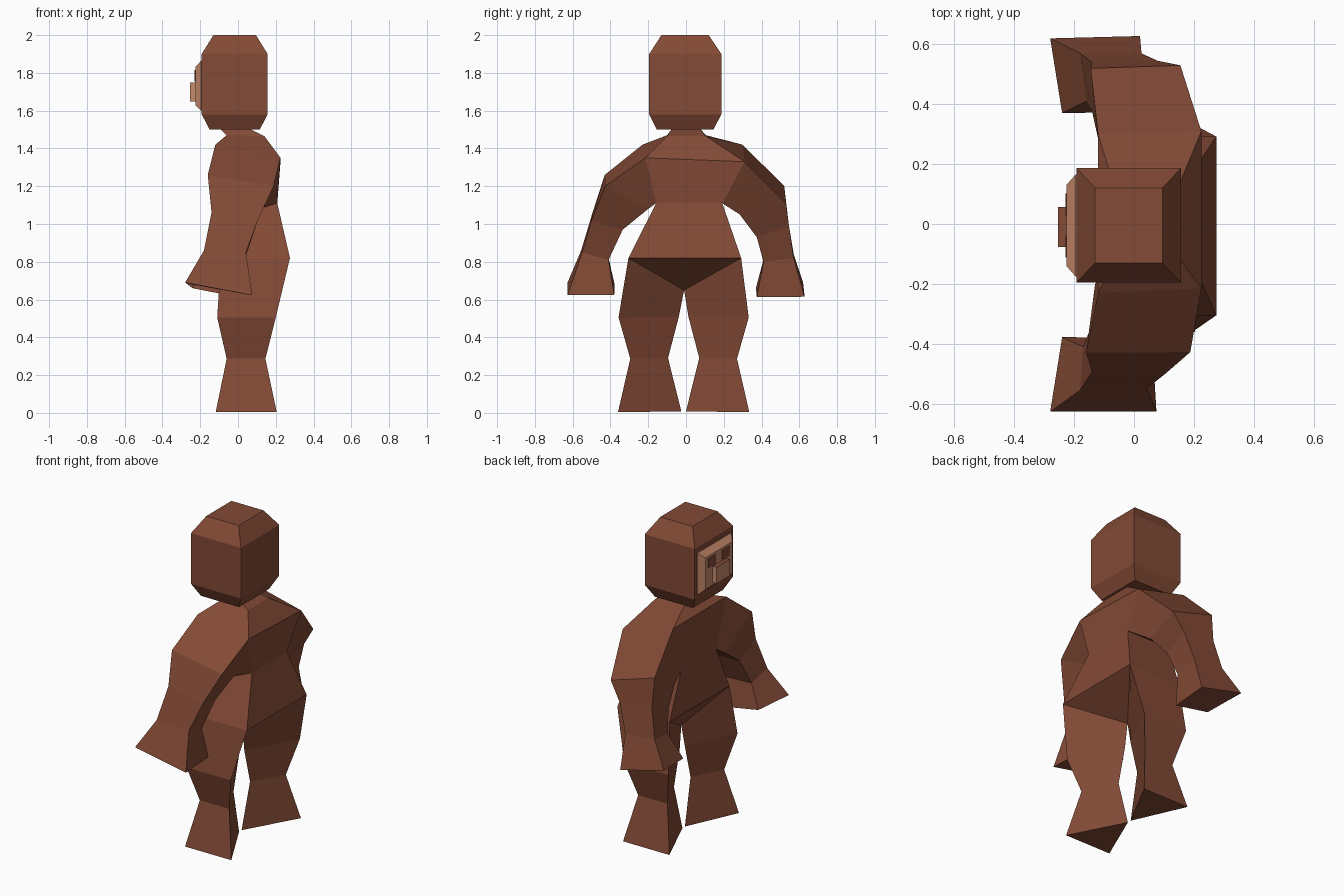
import bpy
import bmesh


def material(name, rgb):
    m = bpy.data.materials.new(name)
    m.diffuse_color = (*rgb, 1)
    return m


BROWN = material("brown fur", (0.228, 0.069, 0.037))
TAN = material("tan skin", (0.58, 0.255, 0.15))


def make(name, patches, *mats):
    """Weld patches of faces (lists of corner points) into one object."""
    bm = bmesh.new()
    for corners in patches:
        bm.faces.new([bm.verts.new(p) for p in corners])
    bmesh.ops.remove_doubles(bm, verts=bm.verts, dist=0.0005)
    bmesh.ops.recalc_face_normals(bm, faces=bm.faces)
    me = bpy.data.meshes.new(name)
    bm.to_mesh(me)
    bm.free()
    for m in mats:
        me.materials.append(m)
    ob = bpy.data.objects.new(name, me)
    bpy.context.collection.objects.link(ob)
    return ob


def skin(rings, start=True, end=True):
    """Faces between successive rings, with optional end caps."""
    out = [rings[0]] * start + [rings[-1]] * end
    n = len(rings[0])
    for a, b in zip(rings, rings[1:]):
        out += [[a[i], a[(i + 1) % n], b[(i + 1) % n], b[i]] for i in range(n)]
    return out


def level(x0, x1, y0, y1, z):
    return [(x0, y0, z), (x1, y0, z), (x1, y1, z), (x0, y1, z)]


def upright(x, y0, y1, z0, z1):
    return [(x, y0, z0), (x, y1, z0), (x, y1, z1), (x, y0, z1)]


# Head with chamfered crown and jaw
make("head", skin([level(-0.15, 0.115, -0.155, 0.145, 1.5),
                   level(-0.192, 0.157, -0.195, 0.187, 1.58),
                   level(-0.192, 0.157, -0.195, 0.187, 1.9),
                   level(-0.13, 0.095, -0.13, 0.12, 2.0)]), BROWN)

# Face plate, eyes and muzzle on the -x side
make("face_plate", skin([upright(-0.187, -0.175, 0.165, 1.60, 1.865),
                         upright(-0.195, -0.175, 0.165, 1.60, 1.865),
                         upright(-0.226, -0.14, 0.13, 1.63, 1.83)]), TAN)
for side, y in (("left", -0.075), ("right", 0.065)):
    make(side + "_eye", skin([upright(-0.224, y - 0.037, y + 0.037, 1.755, 1.815),
                              upright(-0.229, y - 0.037, y + 0.037, 1.755, 1.815)]), BROWN)
muzzle = make("muzzle", skin([upright(-0.22, -0.077, 0.057, 1.648, 1.75),
                              upright(-0.254, -0.077, 0.057, 1.648, 1.75)]), TAN, BROWN)
for p in muzzle.data.polygons:
    p.material_index = int(p.normal.z > 0.5)

# Torso rings: front left, back left, back right, front right
neck = level(-0.10, 0.05, -0.07, 0.07, 1.51)
collar = [(-0.06, -0.10, 1.47), (0.14, -0.10, 1.465), (0.14, 0.105, 1.465), (-0.06, 0.105, 1.47)]
shoulder = [(-0.12, -0.23, 1.42), (0.225, -0.215, 1.35), (0.225, 0.31, 1.33), (-0.12, 0.30, 1.42)]
armpit = level(-0.10, 0.208, -0.158, 0.192, 1.11)
hip = [(-0.09, -0.305, 0.82), (0.275, -0.305, 0.82), (0.275, 0.292, 0.82), (-0.09, 0.292, 0.82)]
crotch = (0.04, -0.01, 0.65)

body = skin([neck, collar, shoulder], end=False) + skin([armpit, hip], False, False)
# chest and back panels between the arm openings, hip wedges front and back
body += [[shoulder[1], shoulder[2], armpit[2], armpit[1]],
         [shoulder[3], shoulder[0], armpit[0], armpit[3]],
         [hip[1], hip[2], crotch], [hip[3], hip[0], crotch]]

# Arms: rings run outer front, outer back, inner back, inner front
body += skin([
    [shoulder[0], shoulder[1], armpit[1], armpit[0]],
    [(-0.16, -0.43, 1.26), (0.188, -0.428, 1.20), (0.11, -0.20, 1.08), (-0.13, -0.20, 1.08)],
    [(-0.14, -0.495, 1.06), (0.105, -0.50, 1.02), (0.075, -0.335, 0.97), (-0.14, -0.335, 0.98)],
    [(-0.18, -0.555, 0.86), (0.042, -0.55, 0.85), (0.035, -0.41, 0.81), (-0.17, -0.41, 0.82)],
    [(-0.28, -0.627, 0.69), (0.075, -0.627, 0.623), (0.06, -0.38, 0.625), (-0.24, -0.378, 0.68)],
], start=False)
body += skin([
    [shoulder[3], shoulder[2], armpit[2], armpit[3]],
    [(-0.145, 0.52, 1.20), (0.155, 0.53, 1.11), (0.11, 0.285, 1.05), (-0.12, 0.285, 1.06)],
    [(-0.14, 0.54, 1.02), (0.08, 0.545, 0.99), (0.065, 0.375, 0.93), (-0.14, 0.375, 0.95)],
    [(-0.18, 0.57, 0.84), (0.025, 0.57, 0.82), (0.02, 0.41, 0.80), (-0.16, 0.41, 0.81)],
    [(-0.28, 0.62, 0.69), (0.02, 0.628, 0.615), (0.0, 0.375, 0.613), (-0.24, 0.37, 0.66)],
], start=False)

# Three-sided legs: outer front edge, outer back edge, inner edge
for s, off, front, back in ((-1, 0.02, hip[0], hip[1]), (1, -0.005, hip[3], hip[2])):
    def ring(x0, x1, xi, outer, inner, z):
        o, i = s * (outer + off), s * (inner + off)
        return [(x0, o, z), (x1, o, z), (xi, i, z + 0.004)]
    body += skin([[front, back, crotch],
                  ring(-0.11, 0.20, 0.035, 0.337, 0.018, 0.505),
                  ring(-0.06, 0.145, 0.035, 0.275, 0.075, 0.287),
                  ring(-0.118, 0.205, 0.025, 0.34, 0.005, 0.004)], start=False)
make("body", body, BROWN)
